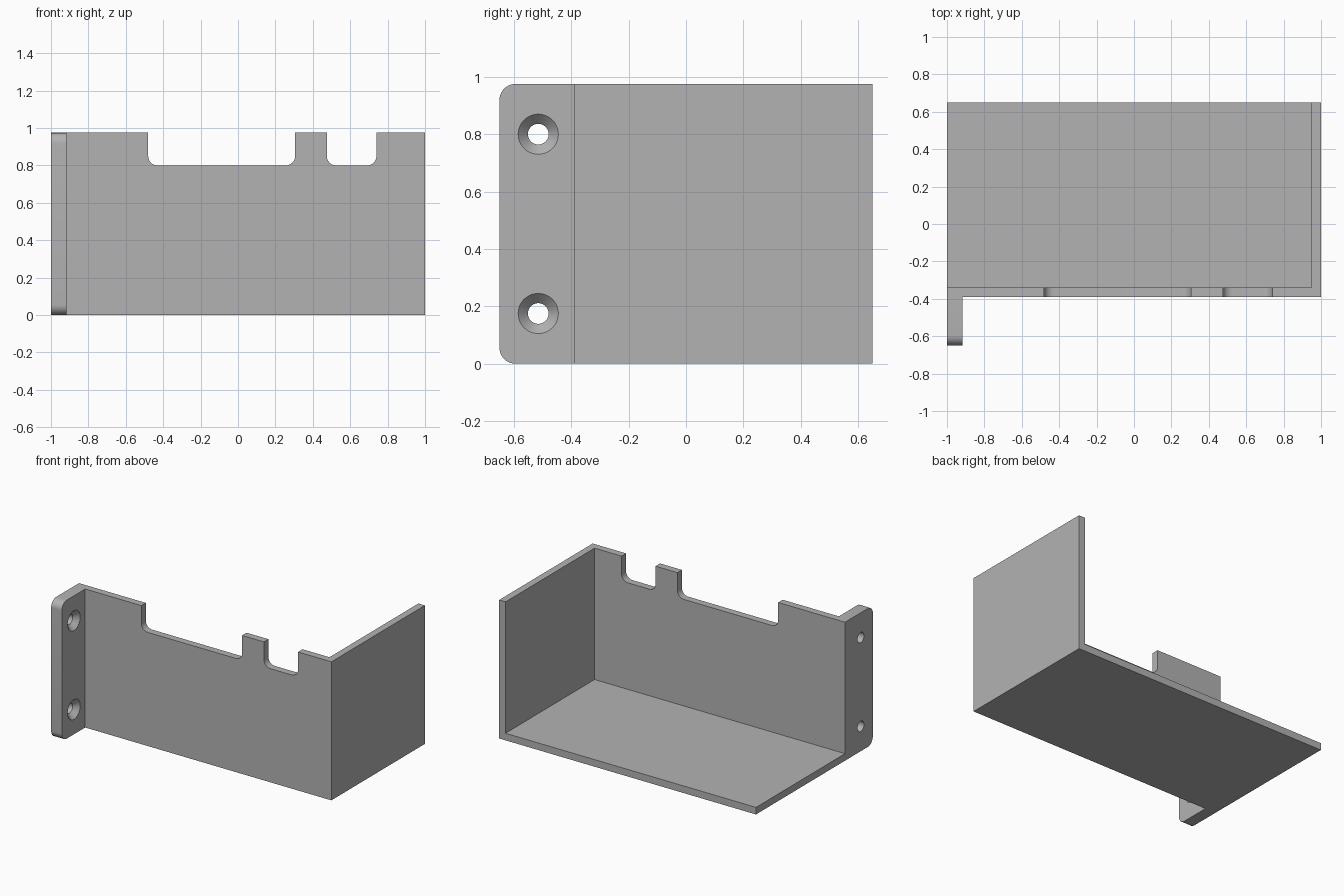
import bpy, bmesh, math
from mathutils import Vector

if "Cube" in bpy.data.objects:
    bpy.data.objects.remove(bpy.data.objects["Cube"], do_unlink=True)

# Overall dimensions
HEIGHT, THICK = 0.975, 0.05
BACK, WALL_FRONT, FLANGE_FRONT = 0.65, -0.39, -0.65
FLANGE_INNER = -0.917

grey = bpy.data.materials.new("light_grey")
grey.use_nodes = True
colour = (0.45, 0.45, 0.45, 1)
grey.diffuse_color = colour
grey.node_tree.nodes["Principled BSDF"].inputs["Base Color"].default_value = colour


def rounded(corners, steps=10):
    """Outline from (u, v, radius) corners, with square corners filleted."""
    outline = []
    for i, (u, v, r) in enumerate(corners):
        p = Vector((u, v))
        if r == 0:
            outline.append(p)
            continue
        a = (Vector(corners[i - 1][:2]) - p).normalized()
        b = (Vector(corners[(i + 1) % len(corners)][:2]) - p).normalized()
        centre = p + (a + b) * r
        for k in range(steps + 1):
            t = math.pi / 2 * k / steps
            outline.append(centre - b * r * math.cos(t) - a * r * math.sin(t))
    return outline


def prism(name, outline, axis, start, end):
    """Extrude an outline along x (outline is y, z) or y (outline is x, z)."""
    bm = bmesh.new()
    place = (lambda p, d: (d, p.x, p.y)) if axis == "x" else (lambda p, d: (p.x, d, p.y))
    face = bm.faces.new([bm.verts.new(place(p, start)) for p in outline])
    grown = bmesh.ops.extrude_face_region(bm, geom=[face])["geom"]
    shift = Vector(place(Vector((0, 0)), end - start))
    bmesh.ops.translate(bm, vec=shift, verts=[v for v in grown if isinstance(v, bmesh.types.BMVert)])
    bmesh.ops.recalc_face_normals(bm, faces=bm.faces)
    return finish(name, bm)


def finish(name, bm):
    mesh = bpy.data.meshes.new(name)
    bm.to_mesh(mesh)
    bm.free()
    mesh.materials.append(grey)
    obj = bpy.data.objects.new(name, mesh)
    bpy.context.collection.objects.link(obj)
    return obj


def rectangle(u0, u1, v0, v1):
    return rounded([(u0, v0, 0), (u1, v0, 0), (u1, v1, 0), (u0, v1, 0)])


def combine(target, other, operation):
    mod = target.modifiers.new(operation.lower(), "BOOLEAN")
    mod.object, mod.operation, mod.solver = other, operation, "EXACT"
    bpy.context.view_layer.objects.active = target
    bpy.ops.object.modifier_apply(modifier=mod.name)
    bpy.data.objects.remove(other, do_unlink=True)


def countersink(y, z):
    """Revolved cutter: straight bore opening into a cone on the inner face."""
    bm = bmesh.new()
    profile = [(-1.05, 0.036), (FLANGE_INNER - 0.035, 0.036),
               (FLANGE_INNER, 0.07), (FLANGE_INNER + 0.03, 0.07)]
    count = 48
    rings = []
    for x, r in profile:
        angles = [math.tau * k / count for k in range(count)]
        rings.append([bm.verts.new((x, y + r * math.cos(t), z + r * math.sin(t))) for t in angles])
    for lower, upper in zip(rings, rings[1:]):
        for k in range(count):
            n = (k + 1) % count
            bm.faces.new((lower[k], lower[n], upper[n], upper[k]))
    bm.faces.new(rings[0])
    bm.faces.new(rings[-1])
    bmesh.ops.recalc_face_normals(bm, faces=bm.faces)
    return finish("hole_cutter", bm)


# Front wall with two round-cornered notches in its top edge
wall_outline = [(-1, 0, 0), (1, 0, 0), (1, HEIGHT, 0)]
for right, left in ((0.74, 0.475), (0.305, -0.48)):
    wall_outline += [(right, HEIGHT, 0), (right, 0.80, 0.05), (left, 0.80, 0.05), (left, HEIGHT, 0)]
wall_outline.append((-1, HEIGHT, 0))
bracket = prism("mounting_bracket", rounded(wall_outline), "y", WALL_FRONT, WALL_FRONT + THICK)

# Floor and end wall
combine(bracket, prism("floor", rectangle(WALL_FRONT, BACK, 0, THICK), "x", -1, 1), "UNION")
combine(bracket, prism("end_wall", rectangle(WALL_FRONT, BACK, 0, HEIGHT), "x", 1 - THICK, 1), "UNION")

# Mounting flange with rounded outer corners
flange = [(FLANGE_FRONT, 0, 0.055), (WALL_FRONT + THICK, 0, 0),
          (WALL_FRONT + THICK, HEIGHT, 0), (FLANGE_FRONT, HEIGHT, 0.055)]
combine(bracket, prism("flange", rounded(flange), "x", -1, FLANGE_INNER), "UNION")

# Countersunk screw holes
for hole_z in (0.175, 0.80):
    combine(bracket, countersink(-0.515, hole_z), "DIFFERENCE")

# Tidy coplanar seams and shade the curves smoothly
bm = bmesh.new()
bm.from_mesh(bracket.data)
bmesh.ops.remove_doubles(bm, verts=bm.verts, dist=0.0001)
bmesh.ops.dissolve_limit(bm, angle_limit=math.radians(1), verts=bm.verts, edges=bm.edges)
bm.to_mesh(bracket.data)
bm.free()
bpy.ops.object.select_all(action="DESELECT")
bracket.select_set(True)
bpy.context.view_layer.objects.active = bracket
bpy.ops.object.shade_smooth_by_angle(angle=math.radians(30))
